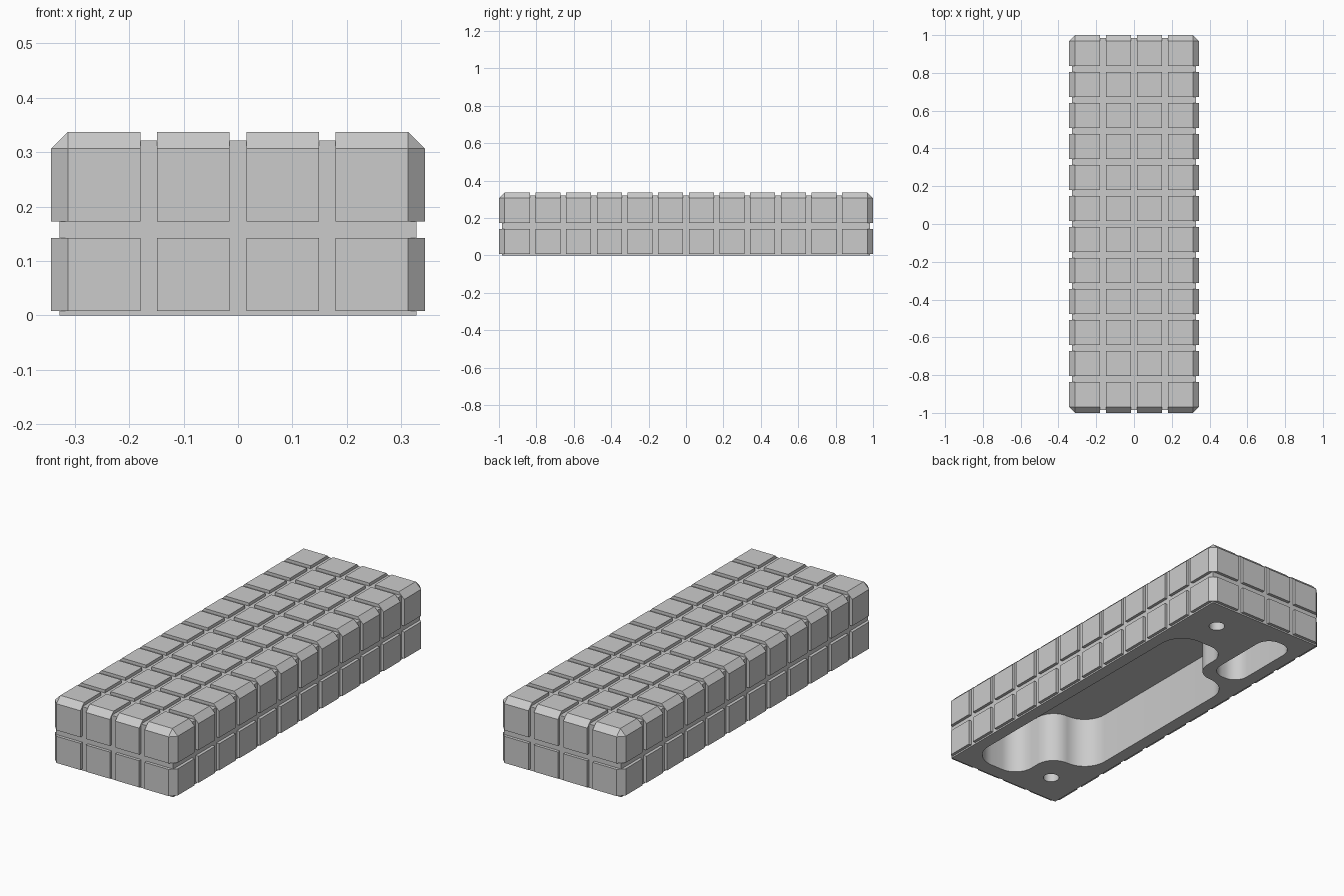
import bpy, bmesh
from math import sin, cos, pi
from mathutils import Vector

if "Cube" in bpy.data.objects:
    bpy.data.objects.remove(bpy.data.objects["Cube"], do_unlink=True)

HX, HY, TOP = 0.343, 1.0, 0.337      # outer half sizes and height
FOOT = 0.0078                        # height where the tiles begin
PITCH, GAP = 0.164, 0.0153           # tile spacing and half groove width
DEPTH, CHAMFER = 0.0155, 0.0305
CEILING = 0.262                      # height of the hollows

grey = bpy.data.materials.new("plain grey")
grey.use_nodes = True
colour = (0.6, 0.6, 0.6, 1)
grey.diffuse_color = colour
grey.node_tree.nodes["Principled BSDF"].inputs["Base Color"].default_value = colour


def add_object(name, bm):
    mesh = bpy.data.meshes.new(name)
    bm.to_mesh(mesh)
    bm.free()
    mesh.materials.append(grey)
    obj = bpy.data.objects.new(name, mesh)
    bpy.context.collection.objects.link(obj)
    return obj


def activate(obj):
    bpy.ops.object.select_all(action='DESELECT')
    obj.select_set(True)
    bpy.context.view_layer.objects.active = obj


def combine(target, other, operation):
    """Apply a boolean to the target and remove the other object."""
    activate(target)
    other.hide_render = True
    mod = target.modifiers.new("combine", 'BOOLEAN')
    mod.operation = operation
    mod.solver = 'EXACT'
    mod.object = other
    bpy.ops.object.modifier_apply(modifier=mod.name)
    bpy.data.objects.remove(other, do_unlink=True)


def box(hx, hy, low, high):
    bm = bmesh.new()
    bmesh.ops.create_cube(bm, size=2)
    for v in bm.verts:
        v.co = Vector((v.co.x * hx, v.co.y * hy, high if v.co.z > 0 else low))
    return bm


def prism(corners, height, steps=10):
    """Upright prism from (x, y, corner radius), starting below the floor."""
    bm = bmesh.new()
    spots = [Vector((x, y, -0.1)) for x, y, r in corners]
    outline = []
    for i, spot in enumerate(spots):
        radius = corners[i][2]
        back = (spots[i - 1] - spot).normalized() * radius
        ahead = (spots[(i + 1) % len(spots)] - spot).normalized() * radius
        for s in range(steps + 1):
            t = s / steps * pi / 2
            outline.append(spot + back * (1 - sin(t)) + ahead * (1 - cos(t)))
    face = bm.faces.new([bm.verts.new(p) for p in outline])
    out = bmesh.ops.extrude_face_region(bm, geom=[face])
    for v in [g for g in out["geom"] if isinstance(g, bmesh.types.BMVert)]:
        v.co.z = height
    bmesh.ops.recalc_face_normals(bm, faces=bm.faces)
    return bm


def peg(x, y, radius, height):
    bm = bmesh.new()
    bmesh.ops.create_cone(bm, cap_ends=True, segments=32, radius1=radius,
                          radius2=radius, depth=2 * height)
    bmesh.ops.translate(bm, verts=bm.verts, vec=(x, y, 0))
    return bm


# Inner block, its top corners trimmed to stay under the corner tiles
bm = box(HX - DEPTH, HY - DEPTH, 0, TOP - DEPTH)
tips = [v for v in bm.verts if v.co.z > 0.1]
bmesh.ops.bevel(bm, geom=tips, offset=0.02, segments=1, affect='VERTICES')
bmesh.ops.recalc_face_normals(bm, faces=bm.faces)
block = add_object("tiled_block", bm)

# Tiles: a chamfered shell, split along the grooves and thickened inwards
bm = box(HX, HY, FOOT, TOP)
edges = [e for e in bm.edges if max(v.co.z for v in e.verts) > TOP - 0.001]
bmesh.ops.bevel(bm, geom=edges, offset=CHAMFER, segments=1, affect='EDGES')
bmesh.ops.recalc_face_normals(bm, faces=bm.faces)
bottom = [f for f in bm.faces if f.normal.z < -0.9]
bmesh.ops.delete(bm, geom=bottom, context='FACES')

grooves = [(0, n * PITCH) for n in range(-1, 2)]
grooves += [(1, n * PITCH) for n in range(-5, 6)]
grooves.append((2, 0.1575))
for axis, centre in grooves:
    normal = Vector((0, 0, 0))
    normal[axis] = 1
    for side in (-GAP, GAP):
        bmesh.ops.bisect_plane(bm, geom=bm.verts[:] + bm.edges[:] + bm.faces[:],
                               plane_co=normal * (centre + side), plane_no=normal)
    strip = [f for f in bm.faces
             if abs(f.calc_center_median()[axis] - centre) < GAP * 0.9]
    bmesh.ops.delete(bm, geom=strip, context='FACES')

tiles = add_object("surface_tiles", bm)
thick = tiles.modifiers.new("thickness", 'SOLIDIFY')
thick.thickness = DEPTH + 0.002
thick.offset = -1
thick.use_even_offset = True
activate(tiles)
bpy.ops.object.modifier_apply(modifier=thick.name)
combine(block, tiles, 'UNION')

# Hollows and screw holes cut from underneath
SIDE, WIDE, TIGHT = 0.262, 0.125, 0.1
main_outline = [(SIDE, 0.65, WIDE), (-0.04, 0.65, TIGHT), (-0.04, 0.405, TIGHT),
                (-SIDE, 0.405, 0.12), (-SIDE, -0.66, WIDE), (-0.03, -0.66, TIGHT),
                (-0.03, -0.91, TIGHT), (SIDE, -0.91, WIDE)]
pocket_outline = [(-0.095, 0.89, 0.075), (-SIDE, 0.89, 0.075),
                  (-SIDE, 0.462, 0.075), (-0.095, 0.462, 0.075)]
cutters = [prism(main_outline, CEILING),
           prism(pocket_outline, CEILING),
           peg(PITCH, 5 * PITCH, 0.038, 0.2),
           peg(-PITCH, -5 * PITCH, 0.038, 0.2)]
for bm in cutters:
    combine(block, add_object("hollow_cutter", bm), 'DIFFERENCE')
activate(block)
bpy.ops.object.shade_smooth_by_angle()
